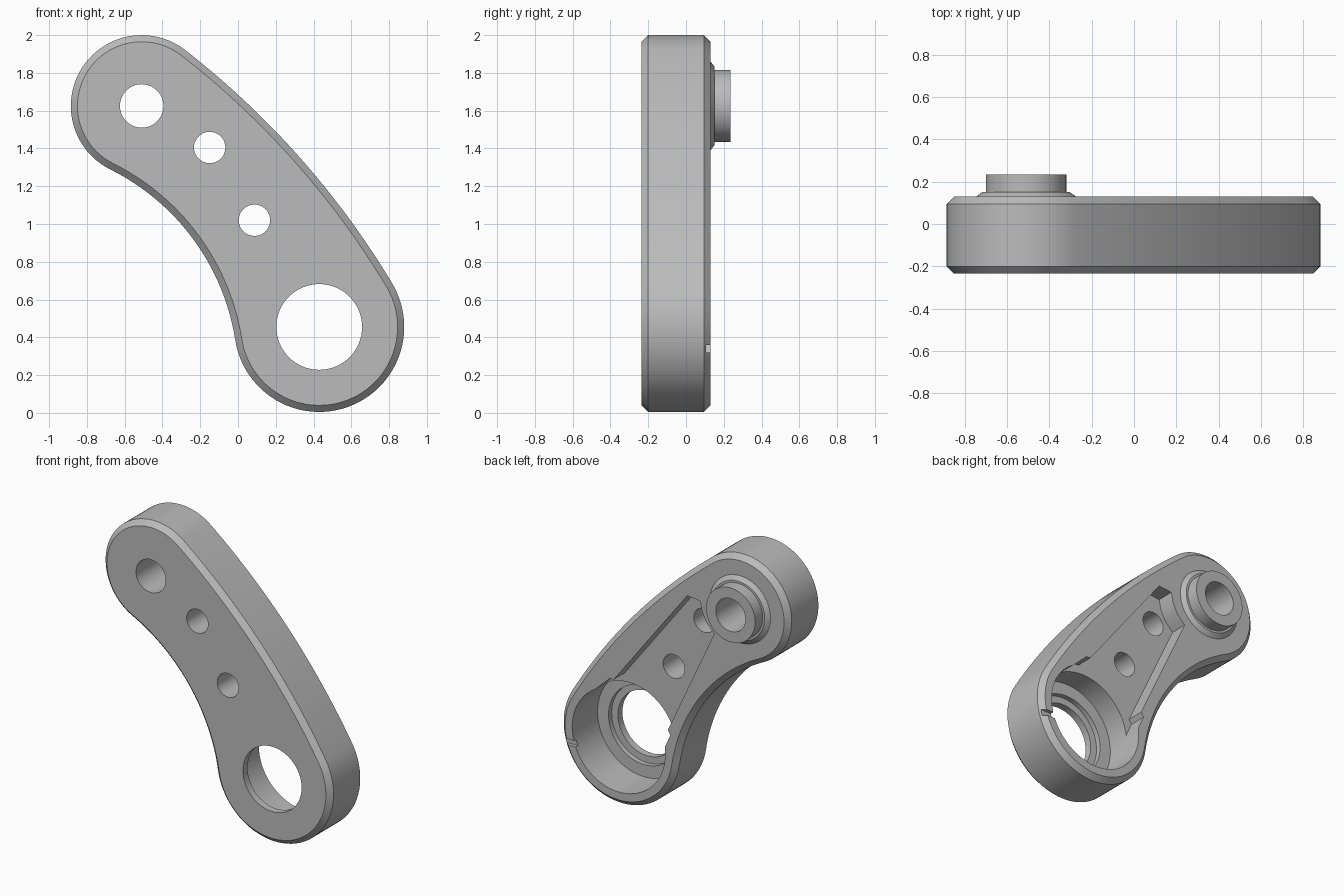
import bpy, bmesh, math
from mathutils import Vector

old = bpy.data.objects.get("Cube")
if old:
    bpy.data.objects.remove(old, do_unlink=True)

grey = bpy.data.materials.new("plain grey")
grey.use_nodes = True
grey.diffuse_color = (0.5, 0.5, 0.5, 1)
grey.node_tree.nodes["Principled BSDF"].inputs["Base Color"].default_value = (0.5, 0.5, 0.5, 1)

TOP, TOP_R = Vector((-0.51, 1.625)), 0.375
LOW, LOW_R = Vector((0.43, 0.455)), 0.45
FRONT, BACK = -0.235, 0.13


def loft(name, layers, closed=False):
    """Skin rings of (x, z) points placed at each y; cap the ends or join them up."""
    bm = bmesh.new()
    rings = [[bm.verts.new((p[0], y, p[1])) for p in pts] for y, pts in layers]
    n = len(rings[0])
    pairs = list(zip(rings, rings[1:]))
    if closed:
        pairs.append((rings[-1], rings[0]))
    else:
        bm.faces.new(rings[0])
        bm.faces.new(rings[-1])
    for a, b in pairs:
        for i in range(n):
            j = (i + 1) % n
            bm.faces.new((a[i], a[j], b[j], b[i]))
    bmesh.ops.recalc_face_normals(bm, faces=bm.faces)
    mesh = bpy.data.meshes.new(name)
    bm.to_mesh(mesh)
    bm.free()
    mesh.materials.append(grey)
    obj = bpy.data.objects.new(name, mesh)
    bpy.context.collection.objects.link(obj)
    return obj


def arc(c, r, a0, a1, n):
    return [c + r * Vector((math.cos(a0 + (a1 - a0) * i / n), math.sin(a0 + (a1 - a0) * i / n)))
            for i in range(n + 1)]


def circle(c, r, n=64):
    return arc(c, r, 0, math.tau, n)[:-1]


def meet(d0, d1):
    """Lower left point at distance d0 from TOP and d1 from LOW."""
    line = LOW - TOP
    d = line.length
    u = line / d
    along = (d0 * d0 - d1 * d1 + d * d) / (2 * d)
    return TOP + u * along + Vector((u.y, -u.x)) * math.sqrt(d0 * d0 - along * along)


def angle(v):
    return math.atan2(v.y, v.x)


# Four tangent arcs make the arm outline
BULGE, WAIST = 4.5, 1.22
bulge_c = meet(BULGE - TOP_R, BULGE - LOW_R)
waist_c = meet(WAIST + TOP_R, WAIST + LOW_R)


def outline(inset):
    b_low, b_top = angle(LOW - bulge_c), angle(TOP - bulge_c)
    w_low, w_top = angle(LOW - waist_c), angle(TOP - waist_c)
    pts = arc(bulge_c, BULGE - inset, b_low, b_top, 24)
    pts += arc(TOP, TOP_R - inset, b_top, w_top + math.pi, 40)[1:]
    pts += arc(waist_c, WAIST + inset, w_top, w_low, 32)[1:]
    pts += arc(LOW, LOW_R - inset, w_low + math.pi, b_low + math.tau, 48)[1:-1]
    return pts


# Arm body with chamfered rims
arm = loft("arm_body", [(FRONT, outline(0.035)), (FRONT + 0.035, outline(0)),
                        (BACK - 0.035, outline(0)), (BACK, outline(0.035))])


def cut(pts, y0, y1):
    cutter = loft("cutter", [(y0, pts), (y1, pts)])
    cutter.hide_render = True
    mod = arm.modifiers.new("cut", 'BOOLEAN')
    mod.operation, mod.solver, mod.object = 'DIFFERENCE', 'EXACT', cutter
    bpy.ops.object.select_all(action='DESELECT')
    bpy.context.view_layer.objects.active = arm
    arm.select_set(True)
    bpy.ops.object.modifier_apply(modifier=mod.name)
    bpy.data.objects.remove(cutter, do_unlink=True)


# Stepped bore in the lower end
cut(circle(LOW, 0.36, 80), -0.15, 0.3)
cut(circle(LOW, 0.275, 72), -0.185, 0.3)
cut(circle(LOW, 0.227), -0.4, 0.3)

# Shallow tapered pocket in the back
pocket = [(-0.10, 1.61), (-0.20, 1.60), (-0.215, 1.53), (-0.25, 1.46), (-0.31, 1.40),
          (0.05, 0.63), (0.03, 0.60), (0.075, 0.50), (0.43, 0.455), (0.64, 0.74),
          (0.50, 0.87), (0.47, 0.87)]
cut(pocket, 0.01, 0.3)

# Pin holes through the arm
for centre, radius in ((TOP, 0.115), (Vector((-0.15, 1.405)), 0.083), (Vector((0.087, 1.02)), 0.083)):
    cut(circle(centre, radius), -0.4, 0.3)

# Small slot across the lower rim
cut([(0.74, 0.32), (0.95, 0.32), (0.95, 0.36), (0.74, 0.36)], 0.105, 0.3)

# Hollow boss with a flared foot on the back
boss = loft("pivot_boss", [(y, circle(TOP, r)) for y, r in
                           ((BACK, 0.115), (BACK, 0.235), (0.152, 0.205), (0.152, 0.19),
                            (0.235, 0.19), (0.235, 0.115))], closed=True)

# Smooth the curved walls, keep the edges sharp
bpy.ops.object.select_all(action='DESELECT')
for obj in (arm, boss):
    obj.select_set(True)
bpy.context.view_layer.objects.active = arm
bpy.ops.object.shade_smooth_by_angle(angle=math.radians(25))
